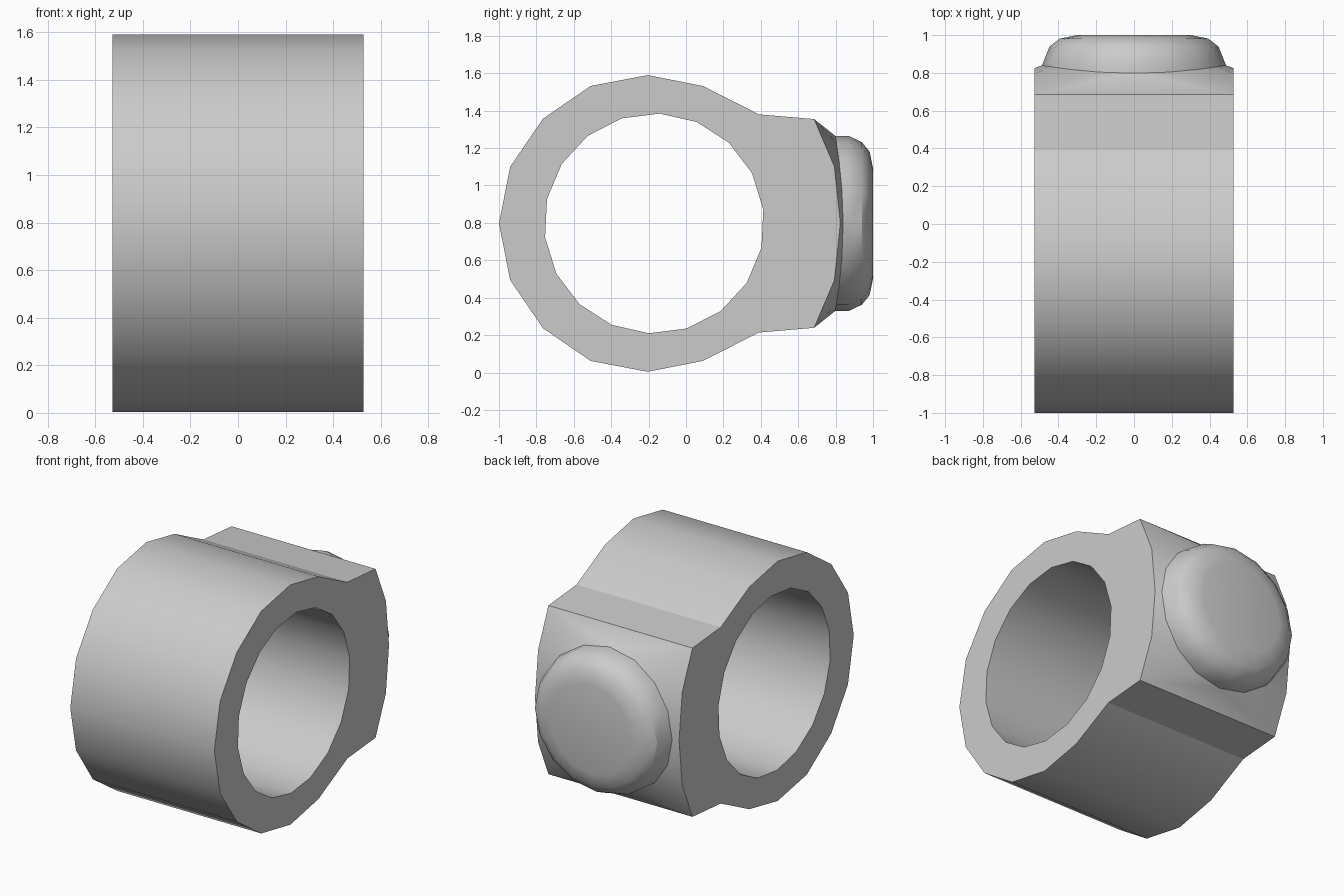
import bpy, bmesh
from math import sin, cos, radians, pi

if "Cube" in bpy.data.objects:
    bpy.data.objects.remove(bpy.data.objects["Cube"])

HALF = 0.527      # half width of the band
CZ = 0.797        # height of the centre line
bm = bmesh.new()


def edge_loop(points):
    verts = [bm.verts.new(p) for p in points]
    edges = [bm.edges.new((verts[i - 1], verts[i])) for i in range(len(verts))]
    return verts, edges


def wall(a, b, skip=()):
    n = len(a)
    for i in range(n):
        if i not in skip:
            j = (i + 1) % n
            bm.faces.new((a[i], a[j], b[j], b[i]))


def edges_of(verts):
    return [bm.edges.get(p) or bm.edges.new(p) for p in zip(verts, verts[1:])]


# Band outline in (y, height above centre), upper half mirrored downwards
upper = [(0.825, 0), (0.793, 0.305), (0.685, 0.558), (0.39, 0.583), (0.09, 0.735),
         (-0.205, 0.793), (-0.51, 0.735), (-0.765, 0.56), (-0.94, 0.303), (-1.0, 0)]
outline = upper + [(y, -z) for y, z in reversed(upper[1:-1])]
N = len(outline)
hole = [(-0.17 + 0.588 * cos(radians(7.2 + 20 * i)),
         0.588 * sin(radians(7.2 + 20 * i))) for i in range(18)]

sides = []
for x in (-HALF, HALF):
    ov, oe = edge_loop([(x, y, CZ + z) for y, z in outline])
    iv, ie = edge_loop([(x, y, CZ + z) for y, z in hole])
    bmesh.ops.triangle_fill(bm, edges=oe + ie, use_beauty=True, normal=(1, 0, 0))
    sides.append((ov, iv))
(left, left_in), (right, right_in) = sides
wall(left, right, skip=(0, 1, N - 2, N - 1))   # rear face is left open for the button
wall(left_in, right_in)

# Button: rings of slightly oval section, the rim following the curved rear face
SEG = 16
profile = [(0.487, 0.468, None), (0.475, 0.468, 0.87), (0.447, 0.435, 0.94),
           (0.392, 0.383, 0.982), (0.30, 0.295, 1.0)]
rings = []
for rx, rz, y in profile:
    pts = []
    for i in range(SEG):
        a = 2 * pi * i / SEG
        depth = y if y else 0.84 - 0.042 * sin(a) ** 2
        pts.append((rx * cos(a), depth, CZ + rz * sin(a)))
    rings.append(edge_loop(pts))
for (a, _), (b, _) in zip(rings, rings[1:]):
    wall(a, b)
bm.faces.new(rings[-1][0])

# Rear face joining the band's corners to the button rim
arc = [N - 2, N - 1, 0, 1, 2]
border = [left[i] for i in arc] + [right[i] for i in reversed(arc)]
border_edges = edges_of(border + border[:1])
bmesh.ops.triangle_fill(bm, edges=border_edges + rings[0][1],
                        use_beauty=True, normal=(0, 1, 0))

# Smooth shading with sharp corners
bmesh.ops.recalc_face_normals(bm, faces=bm.faces)
for f in bm.faces:
    f.smooth = True
for e in bm.edges:
    e.smooth = e.calc_face_angle(0) < radians(30)
for e in border_edges + rings[0][1]:
    e.smooth = False
for i in (3, N - 3):
    bm.edges.get((left[i], right[i])).smooth = False

mesh = bpy.data.meshes.new("ring_with_button")
bm.to_mesh(mesh)
bm.free()
bpy.context.collection.objects.link(bpy.data.objects.new("ring_with_button", mesh))
